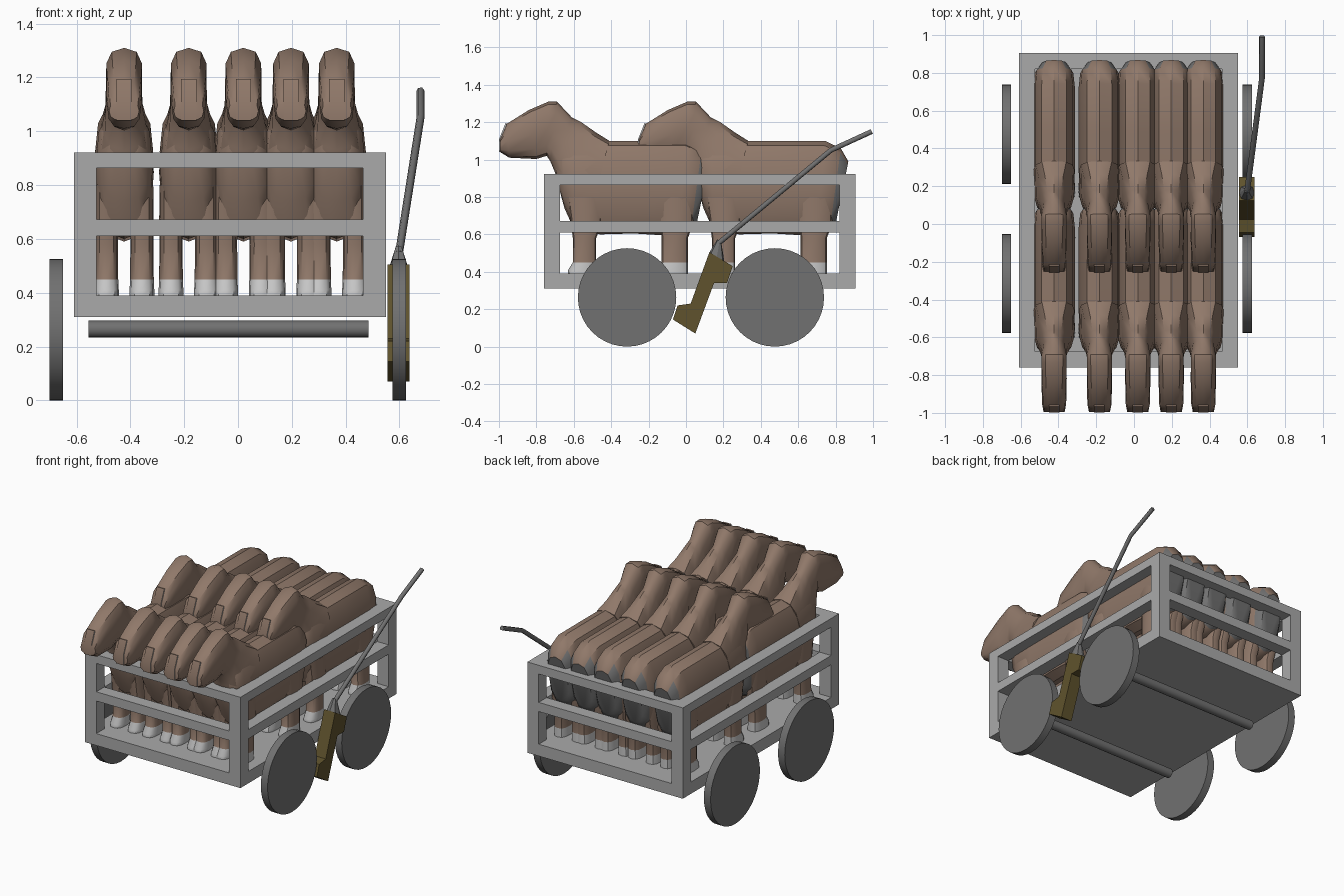
import bpy, bmesh, math
from mathutils import Vector

old = bpy.data.objects.get("Cube")
if old:
    bpy.data.objects.remove(old, do_unlink=True)


def material(name, r, g, b):
    m = bpy.data.materials.new(name)
    m.use_nodes = True
    m.diffuse_color = (r, g, b, 1)
    m.node_tree.nodes["Principled BSDF"].inputs["Base Color"].default_value = (r, g, b, 1)
    return m


CART = material("cart grey", 0.40, 0.40, 0.40)
DARK = material("dark grey", 0.165, 0.165, 0.165)
BROWN = material("coat brown", 0.28, 0.19, 0.143)
PALE = material("pale grey", 0.58, 0.58, 0.58)
OLIVE = material("olive gold", 0.115, 0.086, 0.026)


def finish(bm, name, mats, smooth=None):
    bmesh.ops.recalc_face_normals(bm, faces=bm.faces[:])
    mesh = bpy.data.meshes.new(name)
    bm.to_mesh(mesh)
    bm.free()
    for m in mats:
        mesh.materials.append(m)
    ob = bpy.data.objects.new(name, mesh)
    bpy.context.collection.objects.link(ob)
    if smooth:
        bpy.ops.object.select_all(action='DESELECT')
        ob.select_set(True)
        bpy.context.view_layer.objects.active = ob
        bpy.ops.object.shade_smooth_by_angle(angle=math.radians(smooth))
    return ob


def loft(bm, rings, x=0, n=12, power=0.75):
    """Skin rings given as upper (y, z), lower (y, z), half width, flare."""
    loops = []
    for ya, za, yb, zb, hw, *flare in rings:
        loop = []
        for i in range(n):
            t = 2 * math.pi * i / n
            c = math.copysign(abs(math.cos(t)) ** power, math.cos(t))
            s = math.copysign(abs(math.sin(t)) ** power, math.sin(t))
            wide = hw * (1 + (flare[0] * s if flare else 0))
            loop.append(bm.verts.new((x + wide * c, (ya + yb + (ya - yb) * s) / 2,
                                      (za + zb + (za - zb) * s) / 2)))
        loops.append(loop)
    faces = [bm.faces.new(loops[0]), bm.faces.new(loops[-1])]
    for p, q in zip(loops, loops[1:]):
        for i in range(n):
            j = (i + 1) % n
            faces.append(bm.faces.new((p[i], p[j], q[j], q[i])))
    bmesh.ops.recalc_face_normals(bm, faces=faces)
    return faces


def prism(bm, profile, x0, x1):
    """Extrude a (y, z) outline across x."""
    face = bm.faces.new([bm.verts.new((x0, y, z)) for y, z in profile])
    ext = bmesh.ops.extrude_face_region(bm, geom=[face])["geom"]
    for v in ext:
        if isinstance(v, bmesh.types.BMVert):
            v.co.x = x1
    return [face] + [f for f in ext if isinstance(f, bmesh.types.BMFace)]


def box(name, x0, x1, y0, y1, z0, z1, mat):
    bm = bmesh.new()
    prism(bm, [(y0, z0), (y1, z0), (y1, z1), (y0, z1)], x0, x1)
    return finish(bm, name, [mat])


def wheel(name, x0, x1, y, z, r, sides):
    bm = bmesh.new()
    ring = [2 * math.pi * i / sides for i in range(sides)]
    prism(bm, [(y + r * math.cos(a), z + r * math.sin(a)) for a in ring], x0, x1)
    return finish(bm, name, [DARK], 25)


# Cart: floor, corner posts and two levels of rails
X0, X1, Y0, Y1, W = -0.61, 0.55, -0.76, 0.905, 0.085
box("cart_floor", X0, X1, Y0, Y1, 0.31, 0.39, CART)
for px, sx in ((X0, "right"), (X1 - W, "left")):
    for py, sy in ((Y0, "front"), (Y1 - W, "back")):
        box(f"post_{sy}_{sx}", px, px + W, py, py + W, 0.39, 0.922, CART)
for z0, z1, level in ((0.61, 0.672, "middle"), (0.863, 0.922, "top")):
    for px, side in ((X0, "right"), (X1 - W, "left")):
        box(f"{level}_rail_{side}", px, px + W, Y0 + W, Y1 - W, z0, z1, CART)
    for py, side in ((Y0, "front"), (Y1 - W, "back")):
        box(f"{level}_rail_{side}", X0 + W, X1 - W, py, py + W, z0, z1, CART)

# Wheels and axles
for y, end in ((-0.315, "front"), (0.475, "back")):
    wheel(f"wheel_{end}_left", 0.575, 0.625, y, 0.263, 0.263, 40)
    wheel(f"wheel_{end}_right", -0.70, -0.65, y, 0.263, 0.263, 40)
    wheel(f"axle_{end}", -0.555, 0.485, y, 0.265, 0.031, 16)

# Brake lever: bent block, socket and pole
bm = bmesh.new()
prism(bm, [(0.125, 0.505), (0.25, 0.43), (0.22, 0.34), (0.15, 0.34), (0.05, 0.07),
           (-0.07, 0.145), (-0.045, 0.22), (0.025, 0.23)], 0.555, 0.637)
finish(bm, "lever_block", [OLIVE])
bm = bmesh.new()
loft(bm, [(0.125, 0.503, 0.205, 0.455, 0.04), (0.168, 0.575, 0.19, 0.548, 0.014)], 0.597, 8)
finish(bm, "lever_socket", [DARK])
curve = bpy.data.curves.new("lever_pole", 'CURVE')
curve.dimensions = '3D'
curve.bevel_depth = 0.015
curve.bevel_resolution = 1
curve.use_fill_caps = True
spline = curve.splines.new('POLY')
path = [(0.598, 0.165, 0.545), (0.678, 0.775, 1.05), (0.678, 0.993, 1.15)]
spline.points.add(len(path) - 1)
for p, co in zip(spline.points, path):
    p.co = (*co, 1)
curve.materials.append(DARK)
bpy.context.collection.objects.link(bpy.data.objects.new("lever_pole", curve))

# Horse: trunk with dark tail patch behind
bm = bmesh.new()
trunk = loft(bm, [
    (-0.70, 1.0, -0.685, 0.87, 0.055), (-0.66, 1.06, -0.65, 0.74, 0.09),
    (-0.60, 1.09, -0.60, 0.63, 0.106), (-0.45, 1.10, -0.46, 0.60, 0.11),
    (-0.25, 1.10, -0.28, 0.605, 0.11), (-0.0, 1.10, -0.04, 0.59, 0.11),
    (0.085, 1.06, 0.025, 0.62, 0.102), (0.125, 0.99, 0.06, 0.67, 0.07)])
for f in trunk:
    if f.normal.y > 0.6 and f.calc_center_median().z < 1.0:
        f.material_index = 2

# Horse: neck and head
loft(bm, [
    (-0.994, 1.11, -0.994, 1.04, 0.056), (-0.96, 1.19, -0.945, 1.01, 0.064),
    (-0.84, 1.265, -0.80, 1.003, 0.067, 0.1), (-0.735, 1.31, -0.745, 1.02, 0.066, 0.2),
    (-0.69, 1.31, -0.725, 0.99, 0.066, 0.2), (-0.61, 1.225, -0.70, 0.93, 0.07, -0.25),
    (-0.56, 1.20, -0.67, 0.82, 0.085, -0.3), (-0.48, 1.144, -0.62, 0.75, 0.1, -0.2),
    (-0.41, 1.10, -0.50, 0.75, 0.108)])

# Horse: legs ending in pale hooves
for side in (-1, 1):
    for back, front in ((-0.48, -0.605), (0.01, -0.13)):
        leg = loft(bm, [
            (back, 0.39, front - 0.025, 0.39, 0.046), (back, 0.41, front - 0.025, 0.41, 0.046),
            (back, 0.45, front, 0.45, 0.044), (back, 0.58, front, 0.58, 0.043),
            (back + 0.03, 0.66, front - 0.01, 0.66, 0.044),
            (back + 0.03, 0.80, front - 0.03, 0.80, 0.042)], 0.066 * side)
        for f in leg:
            if f.calc_center_median().z < 0.45:
                f.material_index = 1

# Horse: pale blaze plate on the muzzle
for f in prism(bm, [(-0.999, 1.04), (-0.999, 1.11), (-0.965, 1.195),
                    (-0.957, 1.193), (-0.991, 1.11), (-0.991, 1.04)], -0.028, 0.028):
    f.material_index = 1
horse = finish(bm, "horse_front_1", [BROWN, PALE, DARK], 40)

# Two rows of five horses sharing one mesh
for row, dy in (("front", 0), ("back", 0.743)):
    for i, x in enumerate((-0.423, -0.183, 0.02, 0.197, 0.367)):
        ob = horse
        if row == "back" or i:
            ob = bpy.data.objects.new(f"horse_{row}_{i + 1}", horse.data)
            bpy.context.collection.objects.link(ob)
        ob.location = Vector((x, dy, 0))
